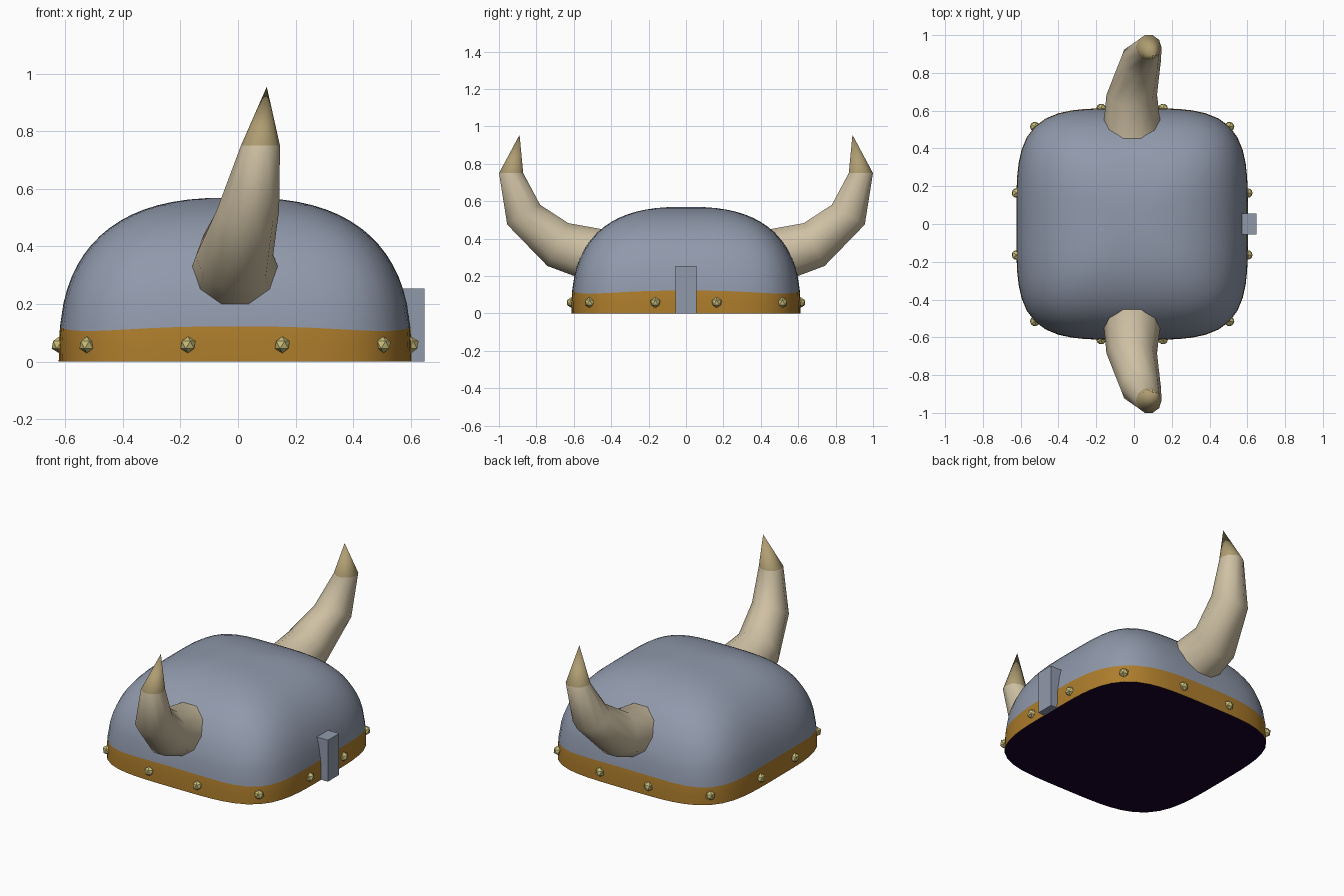
import bpy, bmesh, math
from mathutils import Vector

if "Cube" in bpy.data.objects:
    bpy.data.objects.remove(bpy.data.objects["Cube"])

CX, R, H = -0.01, 0.613, 0.57     # dome centre, half width, height
N_PLAN, N_SIDE = 4.0, 2.6         # superellipse exponents


def material(name, rgb):
    m = bpy.data.materials.new(name)
    m.diffuse_color = (*rgb, 1)
    m.use_nodes = True
    m.node_tree.nodes["Principled BSDF"].inputs["Base Color"].default_value = m.diffuse_color
    return m


steel = material("steel", (0.28, 0.32, 0.41))
bronze = material("bronze", (0.42, 0.205, 0.025))
horn_mat = material("horn", (0.62, 0.53, 0.37))
tip_mat = material("horn_tip", (0.43, 0.34, 0.17))
brass = material("pale_brass", (0.58, 0.51, 0.19))
lining = material("dark_lining", (0.010, 0.001, 0.025))


def make_object(name, bm, mats, smooth=None):
    bmesh.ops.recalc_face_normals(bm, faces=bm.faces[:])
    me = bpy.data.meshes.new(name)
    bm.to_mesh(me)
    bm.free()
    ob = bpy.data.objects.new(name, me)
    bpy.context.collection.objects.link(ob)
    for m in mats:
        me.materials.append(m)
    if smooth:
        bpy.ops.object.select_all(action='DESELECT')
        ob.select_set(True)
        bpy.context.view_layer.objects.active = ob
        bpy.ops.object.shade_smooth_by_angle(angle=math.radians(smooth))
    return ob


def plan(a):
    """Rounded-square radius factor in direction a."""
    return (abs(math.cos(a)) ** N_PLAN + abs(math.sin(a)) ** N_PLAN) ** (-1 / N_PLAN)


def dome_point(a, z):
    r = R * plan(a) * max(0, 1 - (z / H) ** N_SIDE) ** (1 / N_SIDE)
    return Vector((CX + r * math.cos(a), r * math.sin(a), z))


def bridge(bm, a, b, mat=0):
    n = len(a)
    for i in range(n):
        j = (i + 1) % n
        bm.faces.new((a[i], a[j], b[j], b[i])).material_index = mat


# Helmet shell: stacked rounded-square rings, lowest band bronze, dark underside
SEG, STEPS = 64, 18
heights = [0, 0.06, 0.122]
heights += [z for k in range(1, STEPS)
            if (z := H * math.sin(math.pi / 2 * k / STEPS) ** (2 / N_SIDE)) > 0.15]
bm = bmesh.new()
rings = []
for i, z in enumerate(heights):
    ring = []
    for s in range(SEG):
        a = 2 * math.pi * s / SEG
        dip = 0.016 * ((plan(a) - 1) / 0.19) ** 1.5 if i == 2 else 0
        ring.append(bm.verts.new(dome_point(a, z - dip)))
    rings.append(ring)
for i in range(len(rings) - 1):
    bridge(bm, rings[i], rings[i + 1], 1 if i < 2 else 0)
apex = bm.verts.new((CX, 0, H))
for s in range(SEG):
    bm.faces.new((rings[-1][s], rings[-1][(s + 1) % SEG], apex))
bm.faces.new(rings[0][::-1]).material_index = 2
make_object("helmet_shell", bm, [steel, bronze, lining], 50)

# Nose guard
bm = bmesh.new()
bmesh.ops.create_cube(bm, size=1)
for v in bm.verts:
    v.co = Vector((0.608 + v.co.x * 0.08, v.co.y * 0.11, 0.127 + v.co.z * 0.254))
make_object("nose_guard", bm, [steel])

# Rivets around the band
for k in range(12):
    bm = bmesh.new()
    bmesh.ops.create_icosphere(bm, subdivisions=1, radius=0.029)
    bmesh.ops.translate(bm, verts=bm.verts[:], vec=dome_point(math.radians(15 + 30 * k), 0.058))
    make_object(f"rivet_{k + 1}", bm, [brass])

# Horns: ten-sided rings (centre x, y, z, radius, ring direction y, z)
HORN = [(-0.01, 0.515, 0.322, 0.152, 0.13, -0.25),
        (-0.012, 0.685, 0.368, 0.134, 0.11, -0.225),
        (0.035, 0.868, 0.528, 0.108, 0.175, -0.105),
        (0.078, 0.935, 0.75, 0.068, 1, 0)]
for side, name in ((-1, "horn_front"), (1, "horn_back")):
    bm = bmesh.new()
    rings = []
    for x, y, z, r, dy, dz in HORN:
        d = Vector((0, dy, dz)).normalized() * r
        ring = []
        for k in range(10):
            a = math.radians(36 * k)
            p = Vector((x + r * math.cos(a), y, z)) + d * math.sin(a)
            ring.append(bm.verts.new((p.x, p.y * side, p.z)))
        rings.append(ring)
    for a, b in zip(rings, rings[1:]):
        bridge(bm, a, b)
    bm.faces.new(rings[0][::-1])
    tip = bm.verts.new((0.1, 0.89 * side, 0.955))
    for k in range(10):
        bm.faces.new((rings[-1][k], rings[-1][(k + 1) % 10], tip)).material_index = 1
    make_object(name, bm, [horn_mat, tip_mat], 45)
